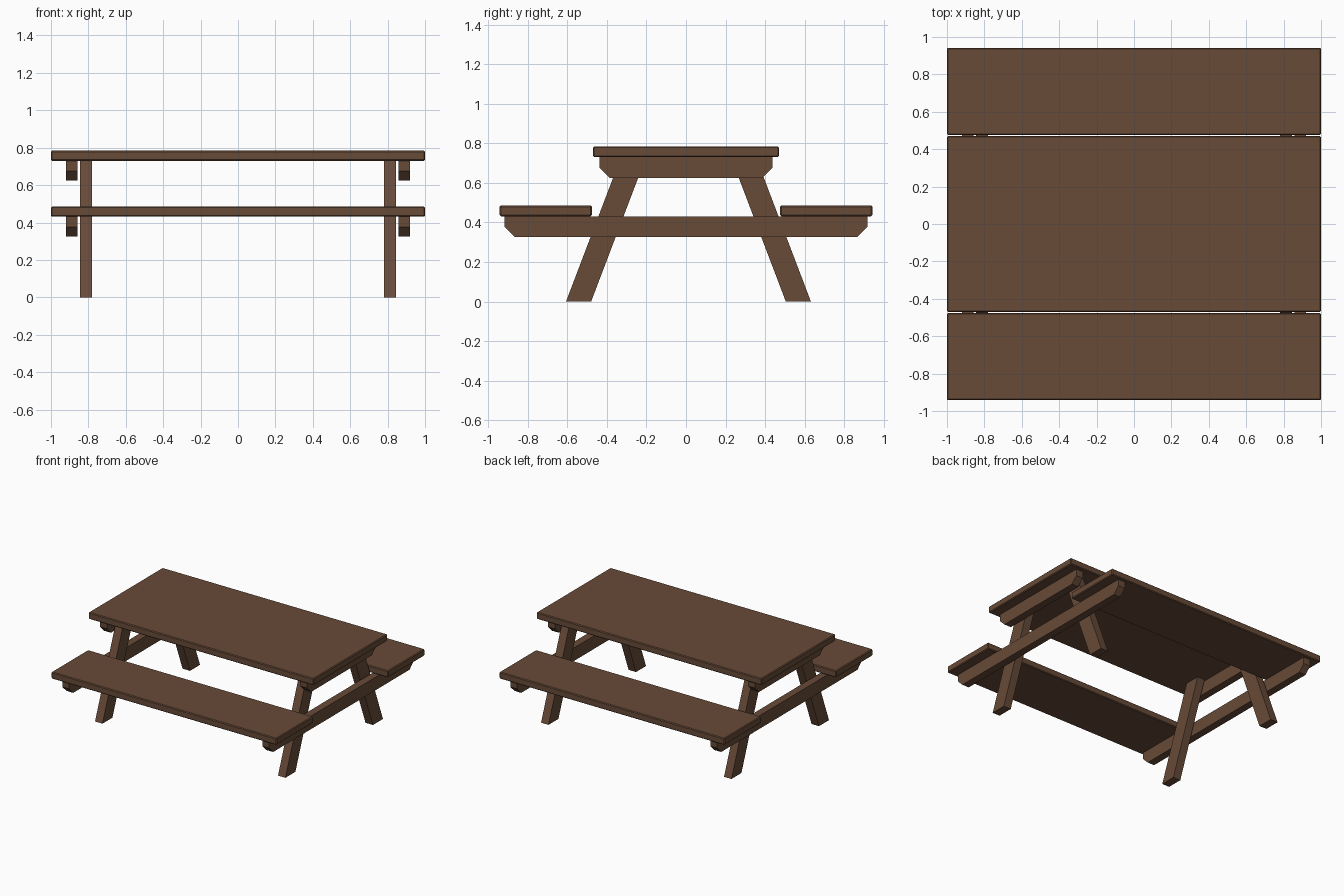
import bpy, bmesh

if "Cube" in bpy.data.objects:
    bpy.data.objects.remove(bpy.data.objects["Cube"])

wood = bpy.data.materials.new("brown wood")
wood.diffuse_color = (0.138, 0.070, 0.040, 1)
wood.use_nodes = True
wood.node_tree.nodes["Principled BSDF"].inputs["Base Color"].default_value = wood.diffuse_color


def extrude_profile(name, pts, x0, x1, bevel=0.0):
    """Extrude a closed (y, z) profile along x."""
    bm = bmesh.new()
    face = bm.faces.new([bm.verts.new((x0, y, z)) for y, z in pts])
    res = bmesh.ops.extrude_face_region(bm, geom=[face])
    moved = [g for g in res["geom"] if isinstance(g, bmesh.types.BMVert)]
    bmesh.ops.translate(bm, verts=moved, vec=(x1 - x0, 0, 0))
    bmesh.ops.recalc_face_normals(bm, faces=bm.faces)
    me = bpy.data.meshes.new(name)
    bm.to_mesh(me)
    bm.free()
    me.materials.append(wood)
    ob = bpy.data.objects.new(name, me)
    bpy.context.collection.objects.link(ob)
    if bevel:
        mod = ob.modifiers.new("bevel", "BEVEL")
        mod.width = bevel
        mod.segments = 1
    return ob


def board(name, y0, y1, z0, z1):
    extrude_profile(name, [(y0, z0), (y1, z0), (y1, z1), (y0, z1)], -1, 1, 0.006)


def brace(name, half, z0, z1, x0, x1):
    c = 0.051  # chamfered lower corners
    extrude_profile(name, [(-half, z1), (-half, z0 + c), (-half + c, z0),
                           (half - c, z0), (half, z0 + c), (half, z1)], x0, x1)


# Table top and the two benches
board("table_top", -0.47, 0.47, 0.73, 0.784)
board("front_bench", -0.942, -0.476, 0.431, 0.485)
board("back_bench", 0.476, 0.942, 0.431, 0.485)

for side, s in (("left", -1), ("right", 1)):
    # Cross braces outside the legs
    xs = sorted((s * 0.858, s * 0.919))
    brace(side + "_top_brace", 0.437, 0.625, 0.73, *xs)
    brace(side + "_bench_brace", 0.917, 0.326, 0.431, *xs)
    # Splayed legs, set slightly towards the back
    xs = sorted((s * 0.78, s * 0.846))
    for end, e in (("front", -1), ("back", 1)):
        pts = [(e * y + 0.0125, z) for y, z in
               ((0.619, 0), (0.492, 0), (0.214, 0.731), (0.341, 0.731))]
        extrude_profile(f"{side}_{end}_leg", pts, *xs)
